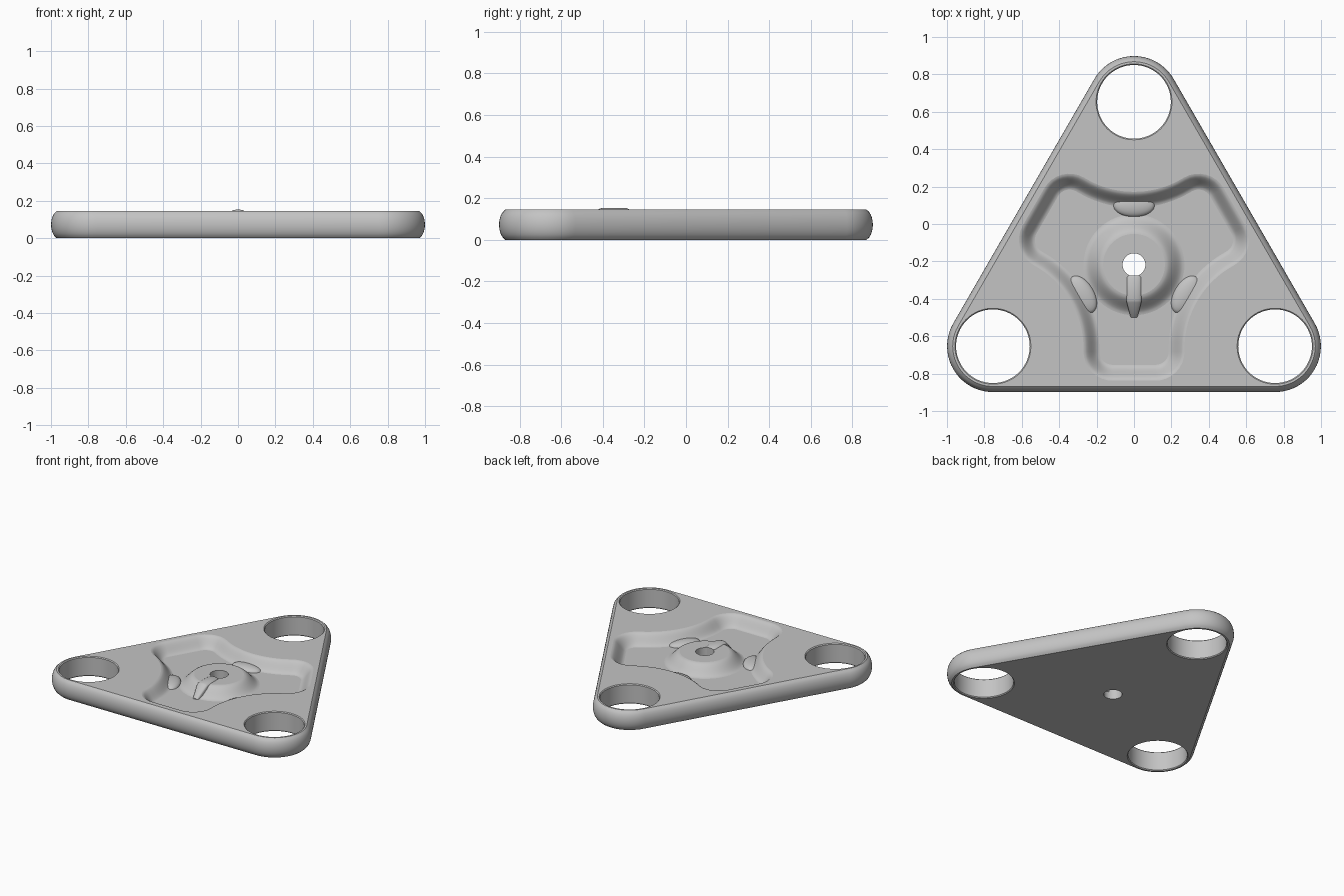
import bpy
import bmesh
from math import sin, cos, pi, radians, sqrt
from mathutils import Vector

if "Cube" in bpy.data.objects:
    bpy.data.objects.remove(bpy.data.objects["Cube"], do_unlink=True)

CENTRE = Vector((0, -0.218))
TOP, FLOOR = 0.145, 0.068
HOLE_DIST = 0.871
UP = Vector((0, 0, 1))

grey = bpy.data.materials.new("plain grey")
grey.use_nodes = True
grey.diffuse_color = (0.55, 0.55, 0.55, 1)
grey.node_tree.nodes["Principled BSDF"].inputs["Base Color"].default_value = (0.55, 0.55, 0.55, 1)


def polar(r, deg):
    return Vector((r * cos(radians(deg)), r * sin(radians(deg))))


def arc(c, r, a0, a1, n):
    return [c + polar(r, a0 + (a1 - a0) * i / n) for i in range(n + 1)]


def circle(c, r, n=64):
    return arc(c, r, 0, 360, n)[:-1]


def ring(bm, pts, z):
    return [bm.verts.new((p.x, p.y, z)) for p in pts]


def bridge(bm, a, b):
    n = len(a)
    for i in range(n):
        j = (i + 1) % n
        bm.faces.new((a[i], a[j], b[j], b[i]))


def loft(bm, rings):
    for a, b in zip(rings, rings[1:]):
        bridge(bm, a, b)


def fill(bm, *rings):
    """Fill the flat area between loops and keep its border crisp."""
    edges = []
    for r in rings:
        edges += [bm.edges.get((r[i - 1], r[i])) for i in range(len(r))]
    for e in edges:
        e.smooth = False
    bmesh.ops.triangle_fill(bm, edges=edges, use_beauty=True, normal=UP)


def finish(bm, name, angle=35):
    bmesh.ops.recalc_face_normals(bm, faces=bm.faces[:])
    mesh = bpy.data.meshes.new(name)
    bm.to_mesh(mesh)
    bm.free()
    mesh.materials.append(grey)
    obj = bpy.data.objects.new(name, mesh)
    bpy.context.collection.objects.link(obj)
    bpy.ops.object.select_all(action="DESELECT")
    obj.select_set(True)
    bpy.context.view_layer.objects.active = obj
    bpy.ops.object.shade_smooth_by_angle(angle=radians(angle))
    return obj


def triangle_outline(r):
    pts = []
    for a in (90, 210, 330):
        pts += arc(CENTRE + polar(HOLE_DIST, a), r, a - 60, a + 60, 20)
    return pts


def pocket_outline(off):
    """Three-armed outline, grown outwards by off."""
    far, waist = 0.896, 0.315
    tip, half, r = 0.545, 0.195, 0.08
    pts = []
    for a in (-90, 30, 150):
        for side, start in ((-1, -90), (1, 0)):
            c = CENTRE + polar(tip - r, a) + polar(side * (half - r), a + 90)
            pts += arc(c, r + off, a + start, a + start + 90, 8)
        c = CENTRE + polar(far, a + 60)
        pts += arc(c, far - waist - off, a - 90, a - 150, 18)[1:-1]
    return pts


# Plate: bulged rim, three corner holes, sunken pocket and hub in one skin
bm = bmesh.new()
rim = []
for i in range(13):
    t = -1 + i / 6
    inset = 0.03 * (1 - sqrt(1 - 0.9 * t * t)) / (1 - sqrt(0.1))
    rim.append(ring(bm, triangle_outline(0.245 - inset), TOP * (t + 1) / 2))
loft(bm, rim)

lip = 0.006
bottoms, tops = [rim[0]], [rim[-1]]
for a in (90, 210, 330):
    c = CENTRE + polar(HOLE_DIST, a)
    wall = [ring(bm, circle(c, r), z) for r, z in
            ((0.203, 0), (0.197, lip), (0.197, TOP - lip), (0.203, TOP))]
    loft(bm, wall)
    bottoms.append(wall[0])
    tops.append(wall[-1])

# Pocket wall: soft S curve from floor up to the plate top
steps = 10
wall = []
for i in range(steps + 1):
    t = i / steps
    z = FLOOR + (TOP - FLOOR) * t * t * (3 - 2 * t)
    wall.append(ring(bm, pocket_outline(-0.01 + 0.085 * t), z))
loft(bm, wall)
tops.append(wall[-1])

# Hub: bore, flat top, rounded shoulder and flared foot
hub = [ring(bm, circle(CENTRE, 0.061), z) for z in (0, TOP - 0.002)]
for i in range(steps + 1):
    t = i / steps
    z = TOP - 0.002 - (TOP - 0.002 - FLOOR) * t * t * (3 - 2 * t)
    hub.append(ring(bm, circle(CENTRE, 0.165 + 0.105 * t), z))
loft(bm, hub)
for r in hub[1:3]:
    for i in range(len(r)):
        bm.edges.get((r[i - 1], r[i])).smooth = False
bottoms.append(hub[0])

fill(bm, *bottoms)
fill(bm, *tops)
fill(bm, wall[0], hub[-1])
finish(bm, "plate")

# Pointer: arched ridge running off the hub and down to the pocket floor
bm = bmesh.new()
sections = []
for y, half, top in ((-0.275, 0.036, 0.148), (-0.285, 0.04, 0.153),
                     (-0.405, 0.04, 0.153), (-0.42, 0.039, 0.148),
                     (-0.5, 0.018, FLOOR + 0.006)):
    prof = [(-half, 0.05), (half, 0.05)]
    prof += [(half * cos(pi * k / 10), top - 0.014 + 0.014 * sin(pi * k / 10))
             for k in range(11)]
    sections.append([bm.verts.new((x, y, z)) for x, z in prof])
loft(bm, sections)
bm.faces.new(sections[0])
bm.faces.new(sections[-1])
finish(bm, "pointer")

# Low crescent swells at the foot of the pocket wall, one facing each hole
for a, side in ((90, "back"), (210, "right"), (330, "left")):
    bm = bmesh.new()
    bmesh.ops.create_uvsphere(bm, u_segments=32, v_segments=12, radius=1)
    bmesh.ops.scale(bm, vec=(0.062, 0.11, 0.028), verts=bm.verts)
    obj = finish(bm, side + "_swell")
    p = CENTRE + polar(0.318, a)
    obj.location = (p.x, p.y, FLOOR)
    obj.rotation_euler.z = radians(a)
